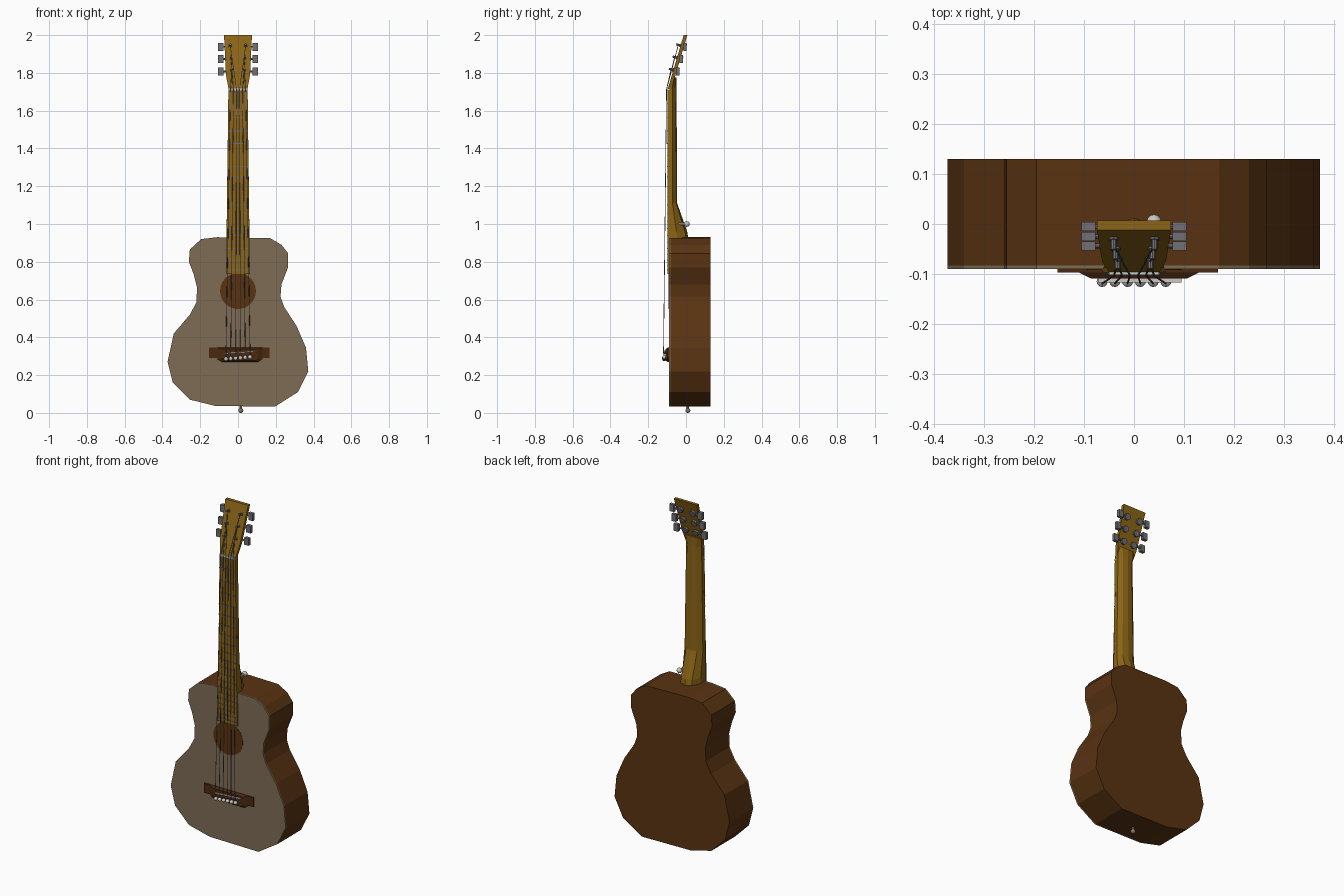
import bpy, math
from mathutils import Vector

if "Cube" in bpy.data.objects:
    bpy.data.objects.remove(bpy.data.objects["Cube"])


def mat(name, r, g, b):
    m = bpy.data.materials.new(name)
    m.diffuse_color = (r, g, b, 1)
    m.use_nodes = True
    m.node_tree.nodes["Principled BSDF"].inputs["Base Color"].default_value = m.diffuse_color
    return m


GOLD = mat("neck_wood", .26, .13, .008)
BROWN = mat("dark_wood", .10, .033, .006)
TOPWOOD = mat("pale_wood", .21, .15, .09)
BRIDGE = mat("bridge_wood", .07, .022, .005)
STEEL = mat("steel", .16, .16, .18)
BONE = mat("bone", .6, .58, .54)
PIN = mat("pin", .3, .2, .12)


def loft(name, rings, m):
    """Skin a list of equal-length rings and cap both ends."""
    n = len(rings[0])
    verts = [p for r in rings for p in r]
    faces = [(k * n + i, k * n + (i + 1) % n, (k + 1) * n + (i + 1) % n, (k + 1) * n + i)
             for k in range(len(rings) - 1) for i in range(n)]
    faces += [tuple(range(n))[::-1], tuple(range(len(verts) - n, len(verts)))]
    me = bpy.data.meshes.new(name)
    me.from_pydata(verts, [], faces)
    ob = bpy.data.objects.new(name, me)
    bpy.context.collection.objects.link(ob)
    me.materials.append(m)
    bpy.context.view_layer.objects.active = ob
    bpy.ops.object.mode_set(mode='EDIT')
    bpy.ops.mesh.select_all(action='SELECT')
    bpy.ops.mesh.normals_make_consistent(inside=False)
    bpy.ops.object.mode_set(mode='OBJECT')
    return ob


def plate(name, outline, y0, y1, m):
    return loft(name, [[(x, y, z) for x, z in outline] for y in (y0, y1)], m)


def rod(name, a, b, r, m, sides=8):
    a, b = Vector(a), Vector(b)
    q = (b - a).to_track_quat('Z', 'Y')
    circle = [q @ Vector((r * math.cos(t), r * math.sin(t), 0))
              for t in (2 * math.pi * i / sides for i in range(sides))]
    return loft(name, [[p + c for c in circle] for p in (a, b)], m)


def box(name, c, s, m):
    x, y, z = (v / 2 for v in s)
    outline = [(c[0] - x, c[2] - z), (c[0] + x, c[2] - z), (c[0] + x, c[2] + z), (c[0] - x, c[2] + z)]
    return plate(name, outline, c[1] - y, c[1] + y, m)


def ball(name, c, r, m):
    bpy.ops.mesh.primitive_uv_sphere_add(segments=12, ring_count=8, radius=r, location=c)
    ob = bpy.context.object
    ob.name = name
    ob.data.materials.append(m)
    bpy.ops.object.shade_smooth()
    return ob


# Body and soundboard
outline = [(-.11, .93), (.17, .925), (.23, .89), (.265, .845), (.265, .77), (.23, .68),
           (.225, .615), (.245, .56), (.31, .46), (.36, .345), (.372, .22), (.317, .11),
           (.195, .033), (-.12, .037), (-.255, .07), (-.345, .16), (-.373, .27), (-.34, .42),
           (-.255, .52), (-.22, .585), (-.217, .665), (-.235, .735), (-.26, .80),
           (-.255, .865), (-.195, .92)]
plate("body", outline, -.083, .13, BROWN)
plate("soundboard", outline, -.09, -.083, TOPWOOD)
rod("soundhole", (0, -.0915, .645), (0, -.085, .645), .095, BROWN, 32)


# Neck with heel: flat front, faceted back
def neck_ring(z, w, front, back):
    d = back - front
    half = [(w, front), (w, front + .4 * d), (.6 * w, front + .88 * d)]
    pts = half + [(0, back)] + [(-x, y) for x, y in reversed(half)]
    return [(x, y, z) for x, y in pts]


loft("neck", [neck_ring(.925, .06, -.088, .012), neck_ring(.96, .06, -.088, .006),
              neck_ring(1.11, .059, -.088, -.047), neck_ring(1.72, .05, -.088, -.05),
              neck_ring(1.775, .058, -.075, -.05)], GOLD)


# Fretboard, frets and nut
def neck_half(z):
    return .063 - .012 * (z - .74)


plate("fretboard", [(-.063, .735), (.063, .735), (.051, 1.71), (-.051, 1.71)], -.098, -.087, GOLD)
for i in range(1, 21):
    z = 1.715 - 1.4 * (1 - 2 ** (-i / 12))
    box("fret", (0, -.098, z), (2 * neck_half(z), .005, .004), STEEL)
box("nut", (0, -.094, 1.713), (.1, .016, .01), BONE)


# Tilted headstock
def head_y(z):
    return -.095 + .296 * (z - 1.72)


half = [(.05, 1.715), (.064, 1.79), (.074, 2.0)]
head = half + [(-x, z) for x, z in reversed(half)]
loft("headstock", [[(x, head_y(z) + d, z) for x, z in head] for d in (0, .019)], GOLD)

# Tuners
normal = Vector((0, -.959, .284))
rows = [(1.815, .033), (1.88, .037), (1.945, .041)]
for s in (-1, 1):
    for z, x in rows:
        p = Vector((s * x, head_y(z), z))
        back = p - normal * .018
        rod("tuner_post", back, p + normal * .024, .006, STEEL)
        rod("tuner_washer", p, p + normal * .004, .010, STEEL)
        rod("tuner_housing", back, back - normal * .013, .018, STEEL, 10)
        axle = back - normal * .006
        rod("tuner_shaft", axle, (s * .082, axle.y, axle.z), .005, STEEL)
        box("tuner_button", (s * .091, axle.y, axle.z), (.028, .018, .042), STEEL)

# Bridge: thin wings and raised, bevelled centre
plate("bridge_wings", [(-.153, .29), (.168, .29), (.168, .345), (-.153, .345)], -.097, -.088, BRIDGE)
centre = [(-.11, .285), (-.085, .27), (.11, .27), (.13, .285), (.13, .345), (-.11, .345)]
loft("bridge_centre", [[(x, -.088, z) for x, z in centre], [(x, -.097, z) for x, z in centre],
                       [(.01 + (x - .01) * .8, -.109, .308 + (z - .308) * .8) for x, z in centre]], BRIDGE)
plate("saddle", [(-.072, .312), (.095, .322), (.095, .329), (-.072, .319)], -.117, -.1, BONE)

# Strings and bridge pins
for i in range(6):
    k = i - 2.5
    xb, xn, zb = k * .0255, k * .016, .29 + k * .002
    ball("bridge_pin", (xb, -.115, zb), .011, BONE)
    s = 1 if i > 2 else -1
    z, x = rows[i if i < 3 else 5 - i]
    path = [(xb, -.112, zb), (xb, -.119, .32 + k * .0015), (xn, -.103, 1.713),
            (s * x, head_y(z) - .013, z)]
    for a, b in zip(path, path[1:]):
        rod("string", a, b, .0018, STEEL, 6)

# Strap buttons
ball("strap_button", (.04, .004, 1.0), .015, BONE)
rod("strap_button_stem", (.04, .004, 1.0), (.04, -.04, 1.0), .007, BONE)
ball("end_pin", (.015, .01, .013), .013, PIN)
rod("end_pin_stem", (.015, .01, .013), (.015, .01, .04), .007, PIN)
